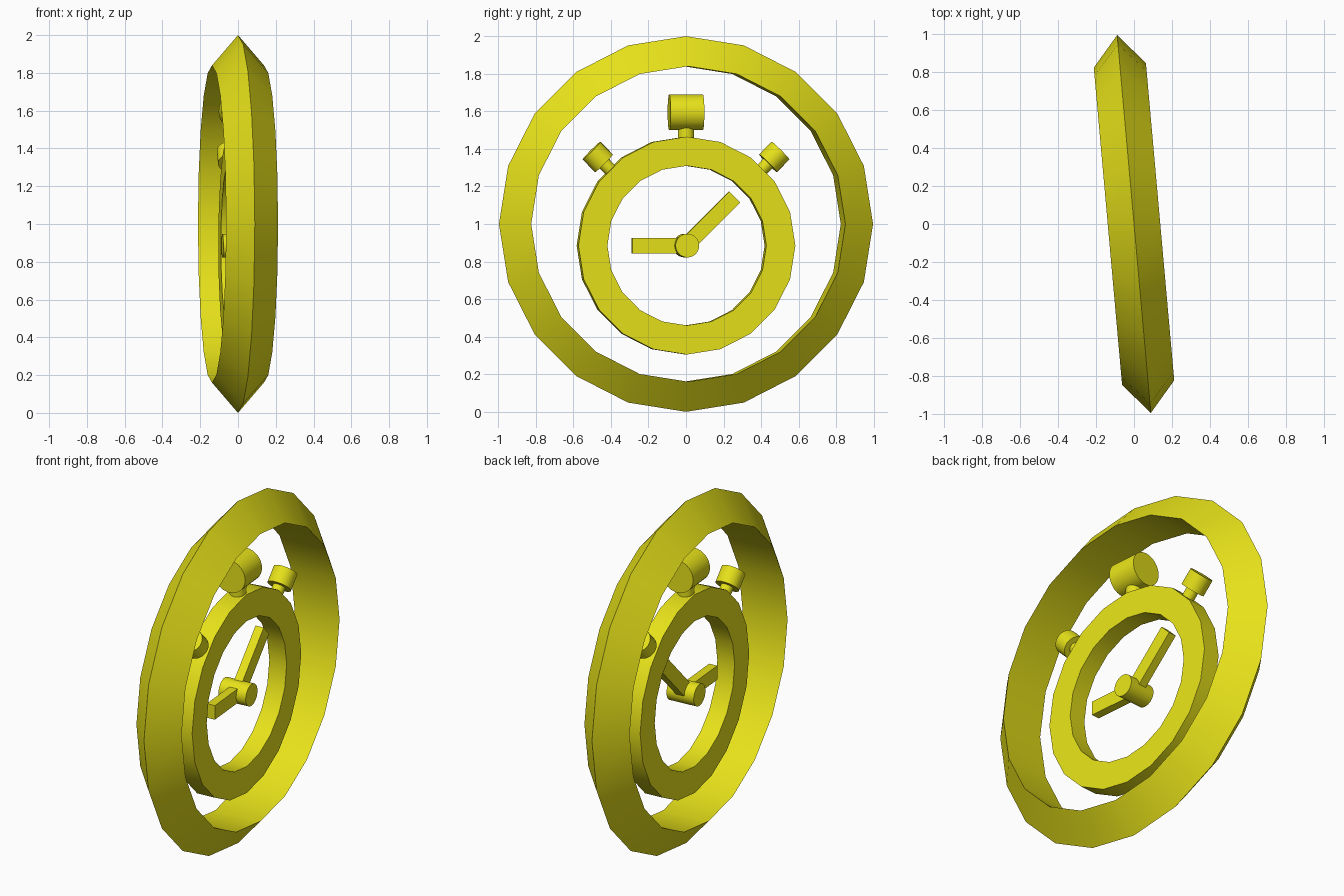
import bpy, bmesh, math
from mathutils import Matrix, Vector

if "Cube" in bpy.data.objects:
    bpy.data.objects.remove(bpy.data.objects["Cube"])

TURN = Matrix.Rotation(math.radians(5.1), 4, 'Z')   # whole model is turned slightly
DIAL_Z = 0.885

yellow = bpy.data.materials.new("yellow")
yellow.diffuse_color = (0.8, 0.76, 0.01, 1)
yellow.use_nodes = True
yellow.node_tree.nodes["Principled BSDF"].inputs["Base Color"].default_value = yellow.diffuse_color


def finish(name, bm, matrix):
    bmesh.ops.recalc_face_normals(bm, faces=bm.faces)
    mesh = bpy.data.meshes.new(name)
    bm.transform(TURN @ matrix)
    bm.to_mesh(mesh)
    bm.free()
    mesh.materials.append(yellow)
    ob = bpy.data.objects.new(name, mesh)
    bpy.context.collection.objects.link(ob)
    bpy.ops.object.select_all(action='DESELECT')
    ob.select_set(True)
    bpy.context.view_layer.objects.active = ob
    bpy.ops.object.shade_smooth_by_angle(angle=math.radians(30))
    return ob


def ring(name, profile, z, sides=20):
    """Closed (radius, depth) profile swept around the x axis."""
    bm = bmesh.new()
    loops = []
    for i in range(sides):
        a = 2 * math.pi * i / sides
        loops.append([bm.verts.new((d, r * math.sin(a), r * math.cos(a))) for r, d in profile])
    n = len(profile)
    for i in range(sides):
        p, q = loops[i], loops[(i + 1) % sides]
        for j in range(n):
            k = (j + 1) % n
            bm.faces.new((p[j], q[j], q[k], p[k]))
    finish(name, bm, Matrix.Translation((0, 0, z)))


def rod(name, start, end, radius, sides=32):
    start, end = Vector(start), Vector(end)
    d = end - start
    bm = bmesh.new()
    bmesh.ops.create_cone(bm, cap_ends=True, segments=sides, radius1=radius,
                          radius2=radius, depth=d.length)
    rot = Vector((0, 0, 1)).rotation_difference(d).to_matrix().to_4x4()
    finish(name, bm, Matrix.Translation((start + end) / 2) @ rot)


def radial(angle, dist):
    """Point at a clock angle (degrees from the top) around the dial centre."""
    a = math.radians(angle)
    return (0, dist * math.sin(a), DIAL_Z + dist * math.cos(a))


def hand(name, angle, length, width=0.082, thick=0.05):
    bm = bmesh.new()
    bmesh.ops.create_cube(bm, size=1, matrix=Matrix.Translation((0, 0, length / 2))
                          @ Matrix.Diagonal((thick, width, length, 1)))
    finish(name, bm, Matrix.Translation((0, 0, DIAL_Z))
           @ Matrix.Rotation(math.radians(-angle), 4, 'X'))


# Outer ring with ridged rim, and flat dial ring
ring("outer_ring", [(1.0, 0), (0.84, 0.138), (0.84, -0.138)], 1.0)
ring("dial_ring", [(0.58, 0.053), (0.425, 0.053), (0.425, -0.053), (0.58, -0.053)], DIAL_Z)

# Hub and hands
rod("hub", (-0.083, 0, DIAL_Z), (0.083, 0, DIAL_Z), 0.063)
hand("long_hand", 45, 0.366)
hand("short_hand", -90, 0.289)

# Crown lying sideways on its stem
rod("crown_stem", radial(0, 0.55), radial(0, 0.66), 0.044)
rod("crown", (0, -0.09, 1.595), (0, 0.09, 1.595), 0.095)

# Side push buttons
for side, s in (("left", -1), ("right", 1)):
    rod(side + "_button_stem", radial(45 * s, 0.55), radial(45 * s, 0.64), 0.035)
    rod(side + "_button", radial(45 * s, 0.62), radial(45 * s, 0.715), 0.067)
